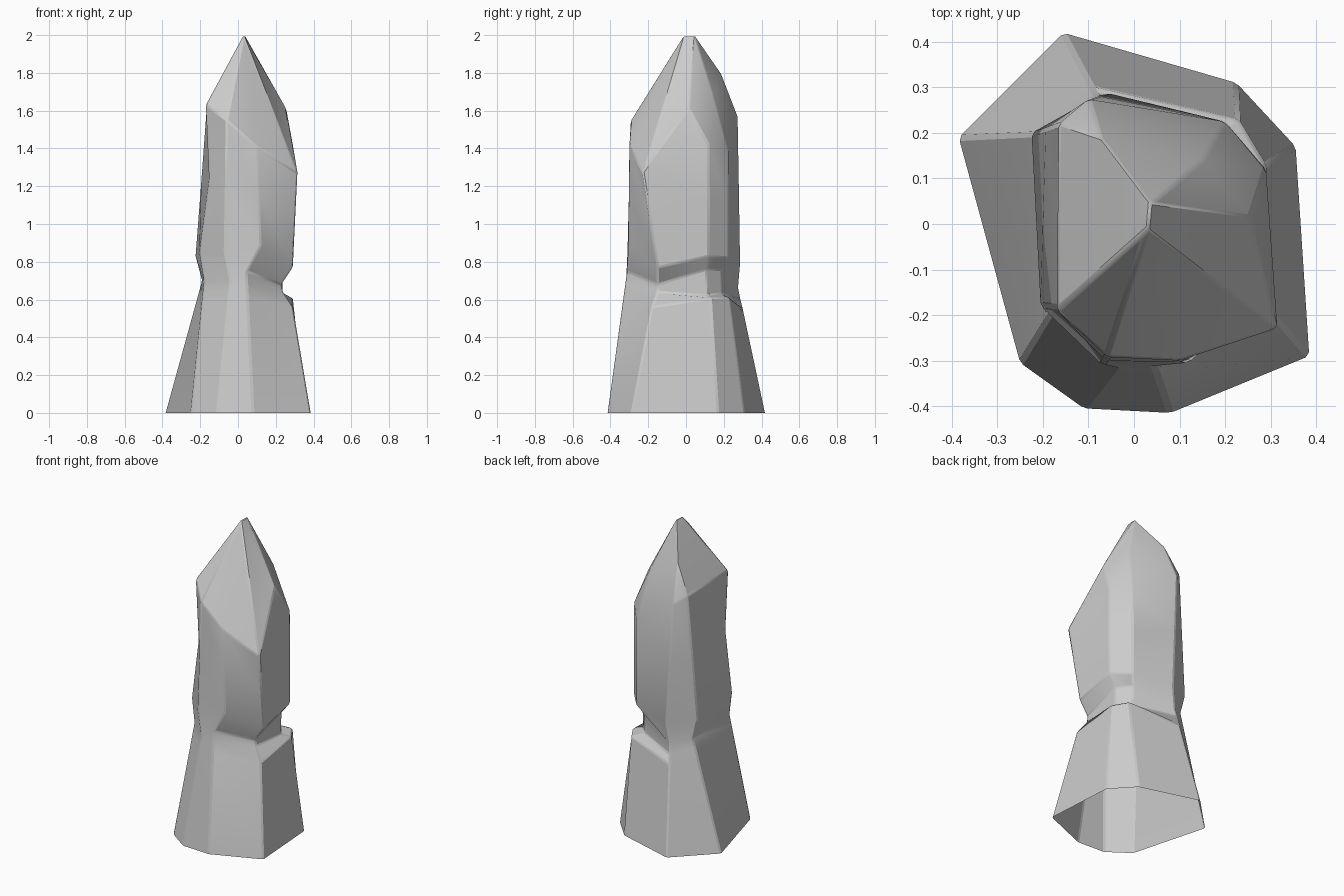
import bpy, bmesh
from math import radians
from mathutils import Vector

if "Cube" in bpy.data.objects:
    bpy.data.objects.remove(bpy.data.objects["Cube"])

# Eight vertical edges, clockwise from the back-left corner
base = [(-.385, .19, 0), (-.155, .42, 0), (.225, .31, 0), (.355, .17, 0),
        (.385, -.29, 0), (.08, -.415, 0), (-.11, -.405, 0), (-.25, -.305, 0)]
neck = [(-.19, .20, .70), (-.08, .278, .66), (.165, .19, .76), (.235, .11, .76),
        (.23, -.15, .68), (.045, -.312, .75), (-.04, -.317, .70), (-.18, -.19, .70)]
bulge = [(-.225, .20, .83), (-.06, .288, .79), (.20, .225, .82), (.29, .12, .83),
         (.29, -.15, .77), (.12, -.305, .89), (-.07, -.31, .85), (-.205, -.18, .85)]
shoulder = [(-.165, .22, 1.62), (-.10, .275, 1.57), (.20, .225, 1.38), (.29, .12, 1.42),
            (.315, -.23, 1.27), (.10, -.30, 1.41), (-.06, -.292, 1.55), (-.17, -.19, 1.63)]


def blend(lower, upper, t):
    return [Vector(a).lerp(Vector(b), t) for a, b in zip(lower, upper)]


# Ledge and notch floor differ from the straight flare only on the right side
ledge = blend(base, neck, .82)
ledge[2:5] = [(.23, .23, .61), (.29, .13, .61), (.29, -.18, .56)]
floor = blend(base, neck, .91)
floor[2:5] = [(.17, .185, .63), (.235, .105, .62), (.237, -.15, .64)]

# Slight waist on the left side of the shaft
shaft = blend(bulge, shoulder, .5)
shaft[7].x += .035

bm = bmesh.new()
rings = [[bm.verts.new(p) for p in ring]
         for ring in (base, ledge, floor, neck, bulge, shaft, shoulder)]
for low, high in zip(rings, rings[1:]):
    for i in range(8):
        j = (i + 1) % 8
        bm.faces.new((low[i], low[j], high[j], high[i]))

# Faceted pointed tip
points = dict(zip("ABCDEFGH", rings[-1]))
for key, co in {"P": (.035, .045, 2), "Q": (.03, -.012, 2), "R": (.255, .015, 1.61),
                "S": (-.075, .19, 1.79), "K": (.15, .14, 1.70)}.items():
    points[key] = bm.verts.new(co)
for face in ("QHG", "QAH", "QSA", "QPS", "SBA", "QGF", "QFE", "QER", "QRP",
             "RED", "PRK", "RDK", "DCK", "CBK", "BSK", "SPK"):
    bm.faces.new([points[k] for k in face])
bmesh.ops.recalc_face_normals(bm, faces=bm.faces)

mesh = bpy.data.meshes.new("rock_pillar")
bm.to_mesh(mesh)
bm.free()
pillar = bpy.data.objects.new("rock_pillar", mesh)
bpy.context.collection.objects.link(pillar)

# Worn edges
bevel = pillar.modifiers.new("worn_edges", "BEVEL")
bevel.width = .008
bevel.segments = 1
bevel.limit_method = 'ANGLE'
bevel.angle_limit = radians(22)

bpy.context.view_layer.objects.active = pillar
pillar.select_set(True)
bpy.ops.object.shade_smooth_by_angle(angle=radians(25))
